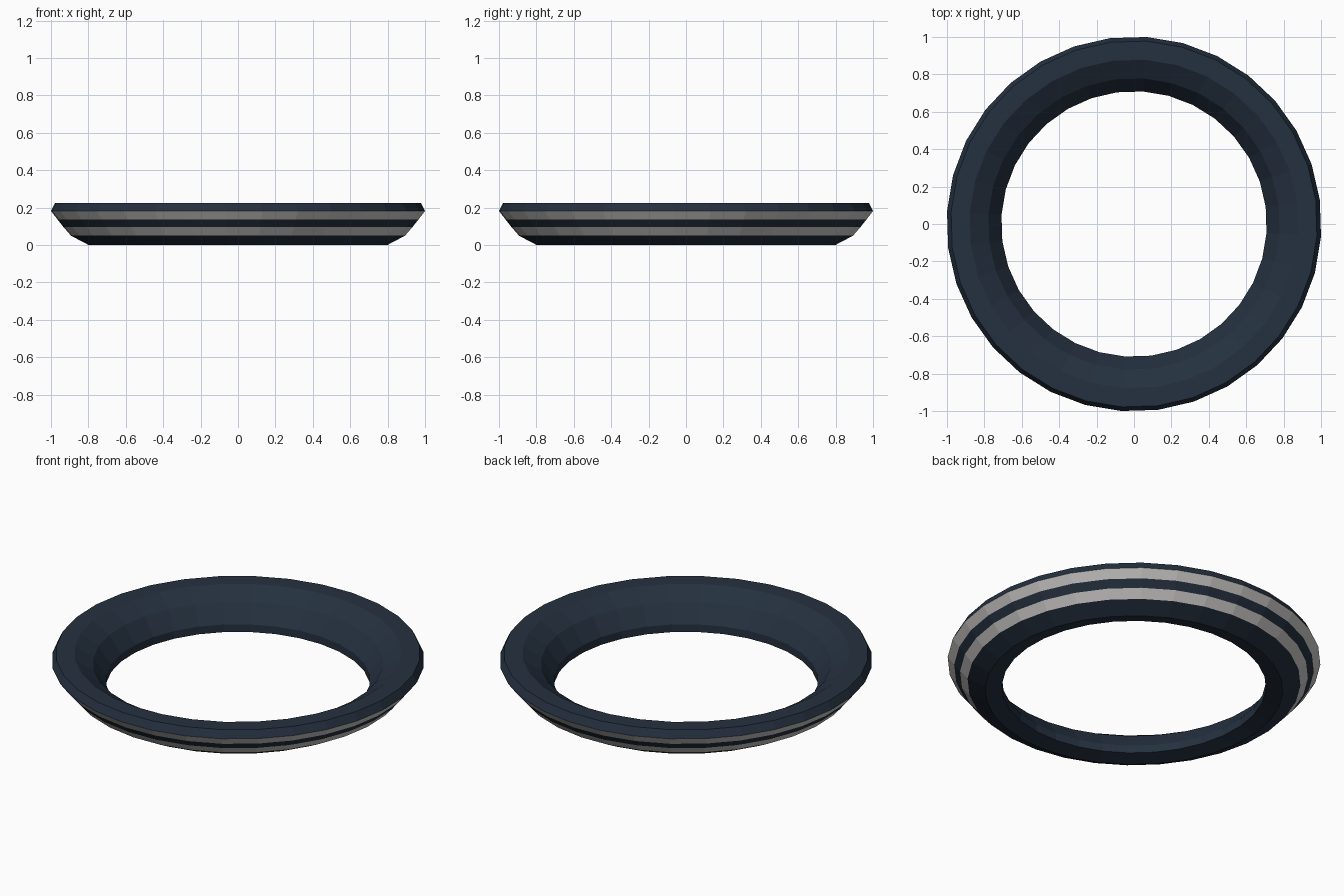
import bpy
import bmesh
from math import cos, sin, radians, tau

if "Cube" in bpy.data.objects:
    bpy.data.objects.remove(bpy.data.objects["Cube"], do_unlink=True)


def make_material(name, color):
    mat = bpy.data.materials.new(name)
    mat.use_nodes = True
    mat.diffuse_color = color
    mat.node_tree.nodes["Principled BSDF"].inputs["Base Color"].default_value = color
    return mat


navy = make_material("dark navy", (0.018, 0.030, 0.050, 1))
grey = make_material("light grey", (0.58, 0.57, 0.56, 1))

SIDES = 32
TURN = radians(7.4)
NAVY, GREY = 0, 1

# Closed cross-section (radius, height, colour of the band that starts here)
profile = [
    (0.80, 0.0, NAVY),      # underside, outer slope
    (0.895, 0.05, GREY),    # lower stripe
    (0.935, 0.096, NAVY),   # gap between stripes
    (0.967, 0.136, GREY),   # upper stripe
    (1.002, 0.182, NAVY),   # rim bevel
    (0.98, 0.226, NAVY),    # flat top
    (0.88, 0.226, NAVY),    # upper inner slope
    (0.78, 0.165, NAVY),    # lower inner slope
    (0.71, 0.065, NAVY),    # inner wall
    (0.71, 0.02, NAVY),     # underside, inner slope
]

# Revolve the cross-section into the ring
bm = bmesh.new()
loops = []
for radius, height, _ in profile:
    angles = [TURN + tau * i / SIDES for i in range(SIDES)]
    loops.append([bm.verts.new((radius * cos(a), radius * sin(a), height)) for a in angles])

for row, (_, _, colour) in enumerate(profile):
    low, high = loops[row], loops[(row + 1) % len(loops)]
    for i in range(SIDES):
        j = (i + 1) % SIDES
        face = bm.faces.new((low[i], low[j], high[j], high[i]))
        face.material_index = colour

bmesh.ops.recalc_face_normals(bm, faces=bm.faces)
mesh = bpy.data.meshes.new("striped_ring")
bm.to_mesh(mesh)
bm.free()
mesh.materials.append(navy)
mesh.materials.append(grey)
ring = bpy.data.objects.new("striped_ring", mesh)
bpy.context.collection.objects.link(ring)
